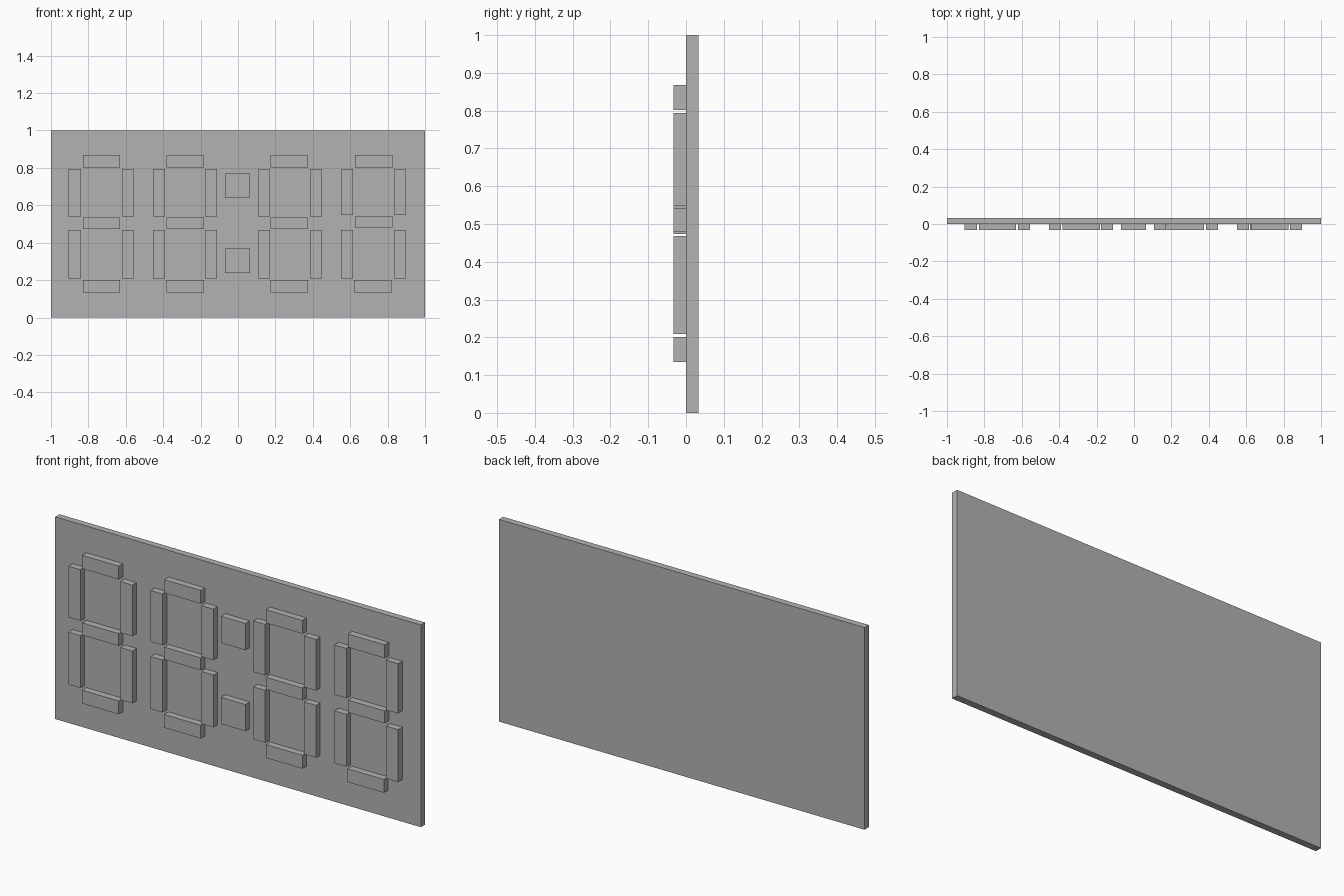
import bpy

default_cube = bpy.data.objects.get("Cube")
if default_cube:
    bpy.data.objects.remove(default_cube, do_unlink=True)

grey = bpy.data.materials.new("plain_grey")
grey.use_nodes = True
colour = (0.45, 0.45, 0.45, 1)
grey.diffuse_color = colour
grey.node_tree.nodes["Principled BSDF"].inputs["Base Color"].default_value = colour

THICK = 0.033


def box(name, x, y, z):
    """Flat-sided block spanning the given (low, high) ranges."""
    spans = (x, y, z)
    bpy.ops.mesh.primitive_cube_add(size=1, location=[(a + b) / 2 for a, b in spans])
    block = bpy.context.object
    block.name = name
    block.scale = [b - a for a, b in spans]
    bpy.ops.object.transform_apply(location=False, rotation=False, scale=True)
    block.data.materials.append(grey)


def raised(name, x, z, width, height):
    """Block on the panel front, centred at x with its base at z."""
    box(name, (x - width / 2, x + width / 2), (-THICK, 0), (z, z + height))


# Back panel
box("back_panel", (-1, 1), (0, THICK), (0, 1))

# Four seven-segment digits: name, middle x, left bar x, right bar x, middle lift
digits = [
    ("first", -0.73, -0.872, -0.588, 0),
    ("second", -0.281, -0.422, -0.144, 0),
    ("third", 0.275, 0.139, 0.417, 0),
    ("fourth", 0.725, 0.583, 0.866, 0.007),
]
for name, middle, left, right, lift in digits:
    raised(name + "_top_segment", middle, 0.802, 0.2, 0.066)
    raised(name + "_middle_segment", middle, 0.473 + lift, 0.2, 0.061)
    raised(name + "_bottom_segment", middle - lift / 2, 0.135, 0.2, 0.066)
    for side, x in (("near", left), ("far", right)):
        raised(f"{name}_upper_{side}_segment", x, 0.541 + lift, 0.066, 0.253 - lift)
        raised(f"{name}_lower_{side}_segment", x, 0.209, 0.066, 0.259)

# Colon dots
for name, z in (("lower_dot", 0.237), ("upper_dot", 0.638)):
    raised(name, -0.003, z, 0.134, 0.132)
